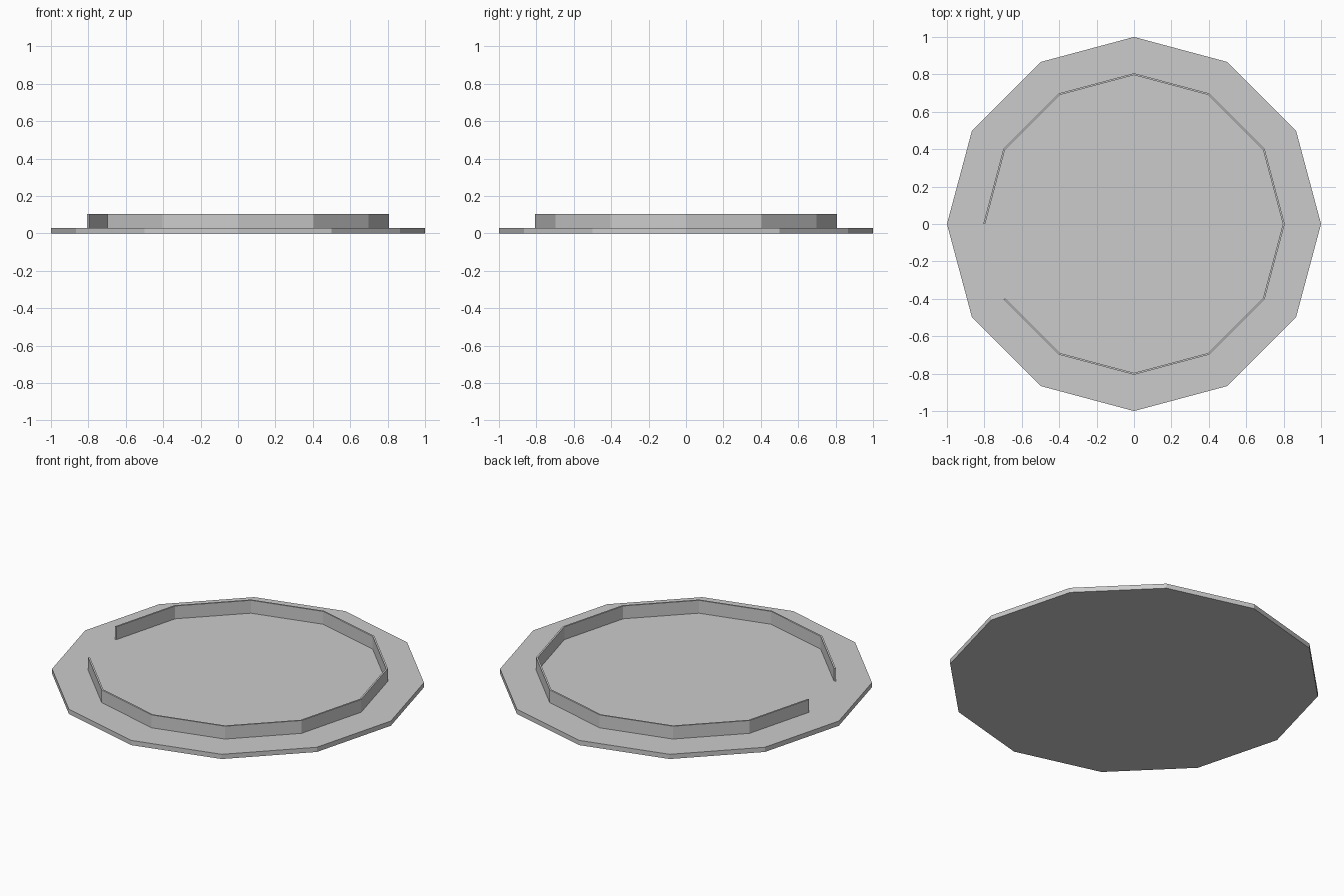
import bpy, bmesh
from math import cos, sin, radians

if "Cube" in bpy.data.objects:
    bpy.data.objects.remove(bpy.data.objects["Cube"])

BASE_TOP, WALL_TOP = 0.028, 0.104
R_IN, R_OUT = 0.796, 0.806


def ring_point(r, step):
    a = radians(30 * step)
    return (r * cos(a), r * sin(a))


def prism(name, outline, z0, z1):
    """Extrude a closed flat outline from z0 up to z1."""
    bm = bmesh.new()
    face = bm.faces.new([bm.verts.new((x, y, z0)) for x, y in outline])
    top = bmesh.ops.extrude_face_region(bm, geom=[face], use_keep_orig=True)
    verts = [g for g in top["geom"] if isinstance(g, bmesh.types.BMVert)]
    bmesh.ops.translate(bm, verts=verts, vec=(0, 0, z1 - z0))
    bmesh.ops.recalc_face_normals(bm, faces=bm.faces)
    mesh = bpy.data.meshes.new(name)
    bm.to_mesh(mesh)
    bm.free()
    obj = bpy.data.objects.new(name, mesh)
    bpy.context.collection.objects.link(obj)
    return obj


# Twelve-sided base plate
prism("base_plate", [ring_point(1, i) for i in range(12)], 0, BASE_TOP)

# Thin upright rim, open on one of its twelve sides (180 to 210 degrees)
steps = range(-5, 7)
outline = [ring_point(R_OUT, i) for i in steps]
outline += [ring_point(R_IN, i) for i in reversed(steps)]
prism("rim_wall", outline, BASE_TOP, WALL_TOP)
